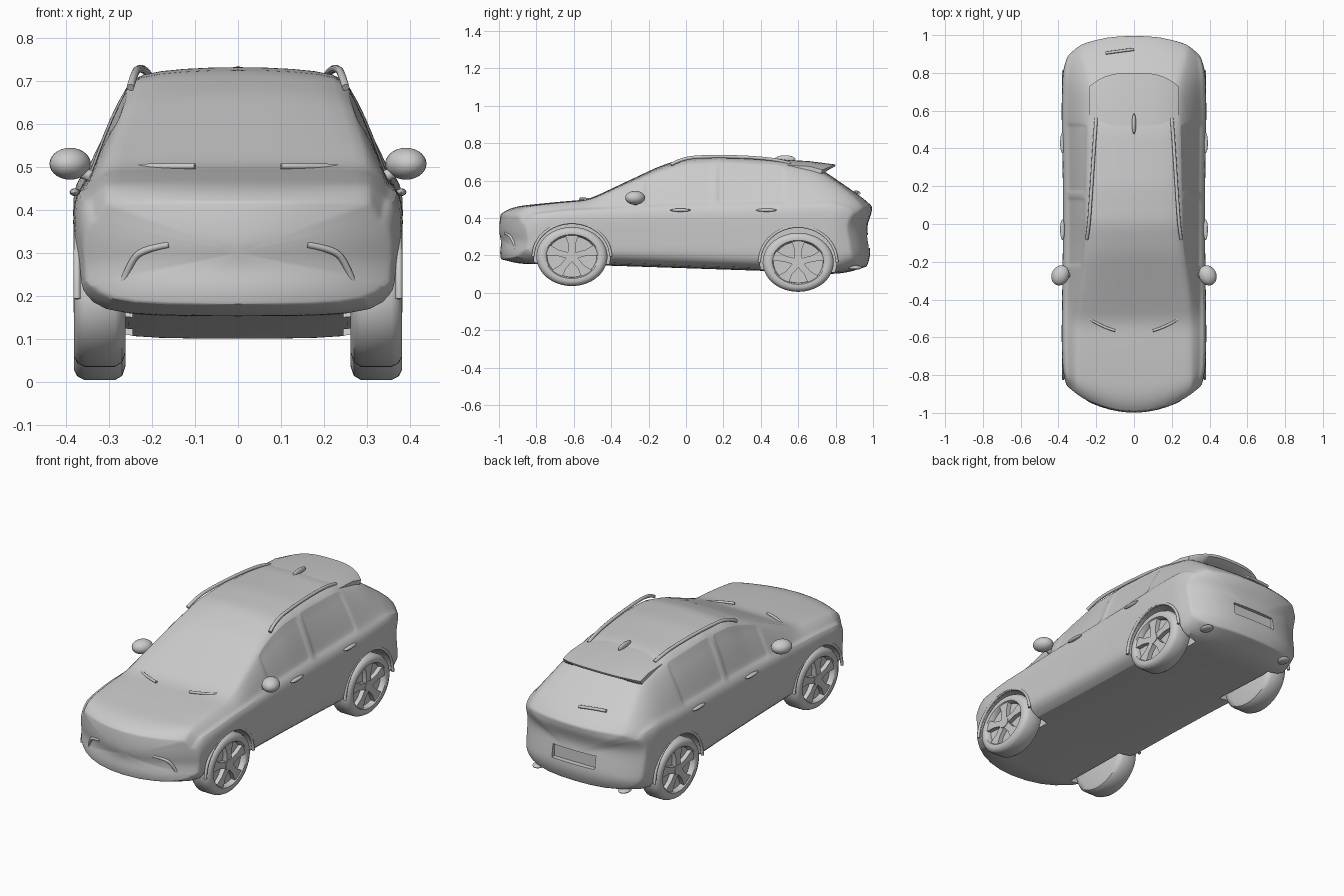
import bpy, bmesh, math
from mathutils import Vector

if "Cube" in bpy.data.objects:
    bpy.data.objects.remove(bpy.data.objects["Cube"])

grey = bpy.data.materials.new("plain_grey")
grey.use_nodes = True
grey.diffuse_color = (0.6, 0.6, 0.6, 1)
grey.node_tree.nodes["Principled BSDF"].inputs["Base Color"].default_value = (0.6, 0.6, 0.6, 1)


def finish(name, bm, angle=40):
    bmesh.ops.recalc_face_normals(bm, faces=bm.faces)
    mesh = bpy.data.meshes.new(name)
    bm.to_mesh(mesh)
    bm.free()
    mesh.materials.append(grey)
    ob = bpy.data.objects.new(name, mesh)
    bpy.context.collection.objects.link(ob)
    smooth(ob, angle)
    return ob


def smooth(ob, angle):
    bpy.ops.object.select_all(action='DESELECT')
    ob.select_set(True)
    bpy.context.view_layer.objects.active = ob
    bpy.ops.object.shade_smooth_by_angle(angle=math.radians(angle))


def lin(pts, t):
    if t <= pts[0][0]:
        return pts[0][1]
    for (a, u), (b, v) in zip(pts, pts[1:]):
        if t <= b:
            return u + (v - u) * (t - a) / (b - a)
    return pts[-1][1]


def soft(pts, t, r=0.04):
    r = min(r, max(0.004, 1 - abs(t)))
    return sum(lin(pts, t + r * k / 3) for k in range(-3, 4)) / 7


# Body curves along the length
TOP = [(-1, .42), (-.97, .445), (-.9, .465), (-.7, .485), (-.52, .5), (-.35, .58), (-.15, .675),
       (0, .725), (.2, .735), (.5, .72), (.72, .665), (.93, .52), (.97, .49), (1, .46)]
SHOULDER = [(-1, .37), (-.9, .42), (-.6, .445), (-.3, .455), (.3, .465), (.8, .48), (.96, .46), (1, .43)]
BOTTOM = [(-1, .18), (-.9, .155), (-.4, .145), (.4, .118), (.8, .1), (.9, .11), (1, .14)]
WIDTH = [(-1, .36), (-.8, .38), (-.6, .385), (-.1, .378), (.2, .378), (.6, .385), (.85, .38), (1, .36)]
ROOF = [(-1, .3), (-.55, .29), (-.4, .285), (-.1, .24), (.1, .235), (.6, .22), (.75, .22), (.9, .26), (1, .28)]
TAIL = [(.1, .05), (.14, .03), (.2, .012), (.27, .02), (.36, .035), (.42, .008), (.47, 0)]


def half_section(y):
    zt, zs, zb = soft(TOP, y), soft(SHOULDER, y), soft(BOTTOM, y)
    w, wr = soft(WIDTH, y), soft(ROOF, y)
    h, wg = zt - zs, .92 * w
    side = zs - zb
    pts = [(0, zb), (.5 * w, zb), (.86 * w, zb + .012), (.955 * w, zb + .05), (.985 * w, zb + .25 * side),
           (.985 * w, zb + .5 * side), (w, zs - .07), (.99 * w, zs - .025), (.96 * w, zs)]
    for t, k in ((0, .06), (.15, .25), (.45, .58), (.78, .84), (1, .94)):
        pts.append((wg + (wr - wg) * t, zs + h * k))
    return pts + [(.55 * wr, zs + .985 * h), (0, zt)]


def bend(x, y, z):
    e = max(0, (abs(y) - .6) / .4) ** 2
    if y < 0:
        y += e * .165 * (abs(x) / .38) ** 2.2
        return y + e * .012 * math.exp(-((z - .27) / .035) ** 2)
    return y - e * (.13 * (abs(x) / .38) ** 3.2 + lin(TAIL, z))


def body_mesh():
    bm = bmesh.new()
    n = 72
    stations = [(-1 + 2 * i / n, 1) for i in range(n + 1)]
    caps = [.96, .88, .75, .55, .3, .08]
    stations = [(-1, s) for s in reversed(caps)] + stations + [(1, s) for s in caps]
    rings = []
    for y, s in stations:
        half = half_section(y)
        ring = half + [(-x, z) for x, z in reversed(half[1:-1])]
        mid = (half[0][1] + half[-1][1]) / 2
        ring = [(x * s, mid + (z - mid) * s) for x, z in ring]
        rings.append([bm.verts.new((x, bend(x, y, z), z)) for x, z in ring])
    for a, b in zip(rings, rings[1:]):
        for i in range(len(a)):
            j = (i + 1) % len(a)
            bm.faces.new((a[i], a[j], b[j], b[i]))
    bm.faces.new(rings[0])
    bm.faces.new(rings[-1])
    bmesh.ops.recalc_face_normals(bm, faces=bm.faces)
    # Side glass, pressed in slightly
    for lo, hi in ((-.22, .13), (.17, .52)):
        for s in (-1, 1):
            glass = []
            for f in bm.faces:
                c = f.calc_center_median()
                frac = (c.z - soft(SHOULDER, c.y)) / (soft(TOP, c.y) - soft(SHOULDER, c.y))
                if lo < c.y < hi and s * c.x > .2 and .13 < frac < .8:
                    glass.append(f)
            bmesh.ops.inset_region(bm, faces=glass, thickness=.008, depth=-.005)
    return bm


def cylinder(r, depth, seg=64):
    bm = bmesh.new()
    bmesh.ops.create_cone(bm, cap_ends=True, segments=seg, radius1=r, radius2=r, depth=depth)
    bmesh.ops.rotate(bm, verts=bm.verts, matrix=Vector((0, 0, 1)).rotation_difference(Vector((1, 0, 0))).to_matrix())
    return bm


def box(size, loc):
    bm = bmesh.new()
    bmesh.ops.create_cube(bm, size=1)
    bmesh.ops.scale(bm, vec=size, verts=bm.verts)
    bmesh.ops.translate(bm, vec=loc, verts=bm.verts)
    return bm


body = finish("body", body_mesh())
body.modifiers.new("round", 'SUBSURF').levels = 1
bpy.ops.object.modifier_apply(modifier="round")


def cut(bm):
    tool = finish("cutter", bm)
    tool.hide_render = True
    m = body.modifiers.new("cut", 'BOOLEAN')
    m.operation, m.solver, m.object = 'DIFFERENCE', 'EXACT', tool
    bpy.context.view_layer.objects.active = body
    bpy.ops.object.modifier_apply(modifier="cut")
    bpy.data.objects.remove(tool)


def tube(name, pts, r, squash=1):
    cu = bpy.data.curves.new(name, 'CURVE')
    cu.dimensions, cu.bevel_depth, cu.bevel_resolution = '3D', r, 3
    cu.use_fill_caps = True
    sp = cu.splines.new('NURBS')
    sp.points.add(len(pts) - 1)
    for p, co in zip(sp.points, pts):
        p.co = (*co, 1)
    sp.use_endpoint_u, sp.order_u = True, 3
    cu.materials.append(grey)
    ob = bpy.data.objects.new(name, cu)
    bpy.context.collection.objects.link(ob)
    return ob


def ellipsoid(name, loc, size, turn=0):
    bm = bmesh.new()
    bmesh.ops.create_uvsphere(bm, u_segments=24, v_segments=14, radius=1)
    bmesh.ops.scale(bm, vec=size, verts=bm.verts)
    ob = finish(name, bm, 60)
    ob.location, ob.rotation_euler.z = loc, turn
    return ob


def wheel(name, s, y, z):
    # Tyre and rim turned from one profile (x offset outward, radius)
    prof = [(-.06, 0), (-.06, .15), (-.052, .178), (-.035, .19), (.035, .19), (.052, .18), (.06, .162),
            (.058, .142), (.052, .136), (.03, .132), (.026, 0)]
    bm = bmesh.new()
    verts = [bm.verts.new((x, 0, r)) for x, r in prof]
    edges = [bm.edges.new(p) for p in zip(verts, verts[1:])]
    bmesh.ops.spin(bm, geom=verts + edges, axis=(1, 0, 0), cent=(0, 0, 0), angle=2 * math.pi, steps=56)
    bmesh.ops.remove_doubles(bm, verts=bm.verts, dist=.0005)
    # Five flared spokes and a hub
    for k in range(5):
        a = 2 * math.pi * k / 5
        ring = []
        for x in (.024, .053):
            for r, half in ((.02, .02), (.08, .019), (.138, .036)):
                for h in (-half, half):
                    ring.append(bm.verts.new((x, r * math.sin(a) + h * math.cos(a),
                                              r * math.cos(a) - h * math.sin(a))))
        for q in ((0, 1, 3, 2), (2, 3, 5, 4)):
            bm.faces.new([ring[i] for i in q])
            bm.faces.new([ring[i + 6] for i in q])
        for i, j in ((0, 1), (1, 3), (3, 5), (5, 4), (4, 2), (2, 0)):
            bm.faces.new((ring[i], ring[j], ring[j + 6], ring[i + 6]))
    bmesh.ops.scale(bm, vec=(s, 1, .83), verts=bm.verts)
    ob = finish(name, bm)
    ob.location = (s * .321, y, z)
    hub = finish(name + "_hub", cylinder(.034, .034, 32))
    hub.location, hub.scale.z = (s * .36, y, z), .83


for s, side in ((1, "left"), (-1, "right")):
    for end, y, z, top in (("front", -.61, .194, .372), ("rear", .6, .163, .352)):
        bm = cylinder(1, .3)
        bmesh.ops.scale(bm, vec=(1, .204, top - z), verts=bm.verts)
        bmesh.ops.translate(bm, vec=(s * .395, y, z), verts=bm.verts)
        cut(bm)
        wheel(f"{end}_{side}_wheel", s, y, z)
        arc = [math.radians(a) for a in range(0, 181, 12)]
        tube(f"{end}_{side}_arch_lip", [(s * .374, y + .208 * math.cos(a), z + (top - z + .004) * math.sin(a))
                                        for a in arc], .008)
    # Door mirror on a short arm
    ellipsoid(f"{side}_mirror", (s * .39, -.272, .508), (.046, .055, .037), s * .45)
    tube(f"{side}_mirror_arm", [(s * .33, -.27, .475), (s * .36, -.27, .485), (s * .385, -.27, .5)], .014)
    for end, y in (("front", -.03), ("rear", .43)):
        ellipsoid(f"{side}_{end}_door_handle", (s * .379, y, .442), (.012, .055, .009))
    tube(f"{side}_roof_rail", [(s * .25, -.08, .685), (s * .24, -.02, .722), (s * .228, .15, .73),
                               (s * .215, .35, .725), (s * .205, .5, .71), (s * .2, .56, .69)], .009)
    tube(f"{side}_front_wiper", [(s * .27, -.475, .5), (s * .2, -.535, .502), (s * .1, -.565, .502)], .007)
    tube(f"{side}_bumper_crease", [(s * .27, -.905, .225), (s * .25, -.925, .28), (s * .22, -.945, .31),
                                   (s * .16, -.965, .32)], .008)
    ellipsoid(f"{side}_exhaust", (s * .26, .9, .135), (.03, .04, .012))

# Number plate recess in the tail
cut(box((.26, .06, .07), (0, .985, .275)))
smooth(body, 35)

# Roof spoiler with a curved trailing edge
bm = bmesh.new()
rows = []
for i in range(-10, 11):
    t = i / 10
    x, drop = .235 * t, .028 * abs(t) ** 3
    back = .8 - .07 * abs(t) ** 3
    rows.append([bm.verts.new(p) for p in ((x, .52, .712 - drop), (x, .66, .704 - drop), (x, back, .686 - drop),
                                           (x, back - .005, .674 - drop), (x, .7, .63 - drop), (x, .52, .66 - drop))])
for a, b in zip(rows, rows[1:]):
    for i in range(6):
        j = (i + 1) % 6
        bm.faces.new((a[i], a[j], b[j], b[i]))
bm.faces.new(rows[0])
bm.faces.new(rows[-1])
finish("roof_spoiler", bm)

ellipsoid("aerial_fin", (0, .53, .715), (.011, .055, .02))
tube("rear_wiper", [(0, .925, .532), (-.08, .915, .54), (-.15, .905, .54)], .008)
